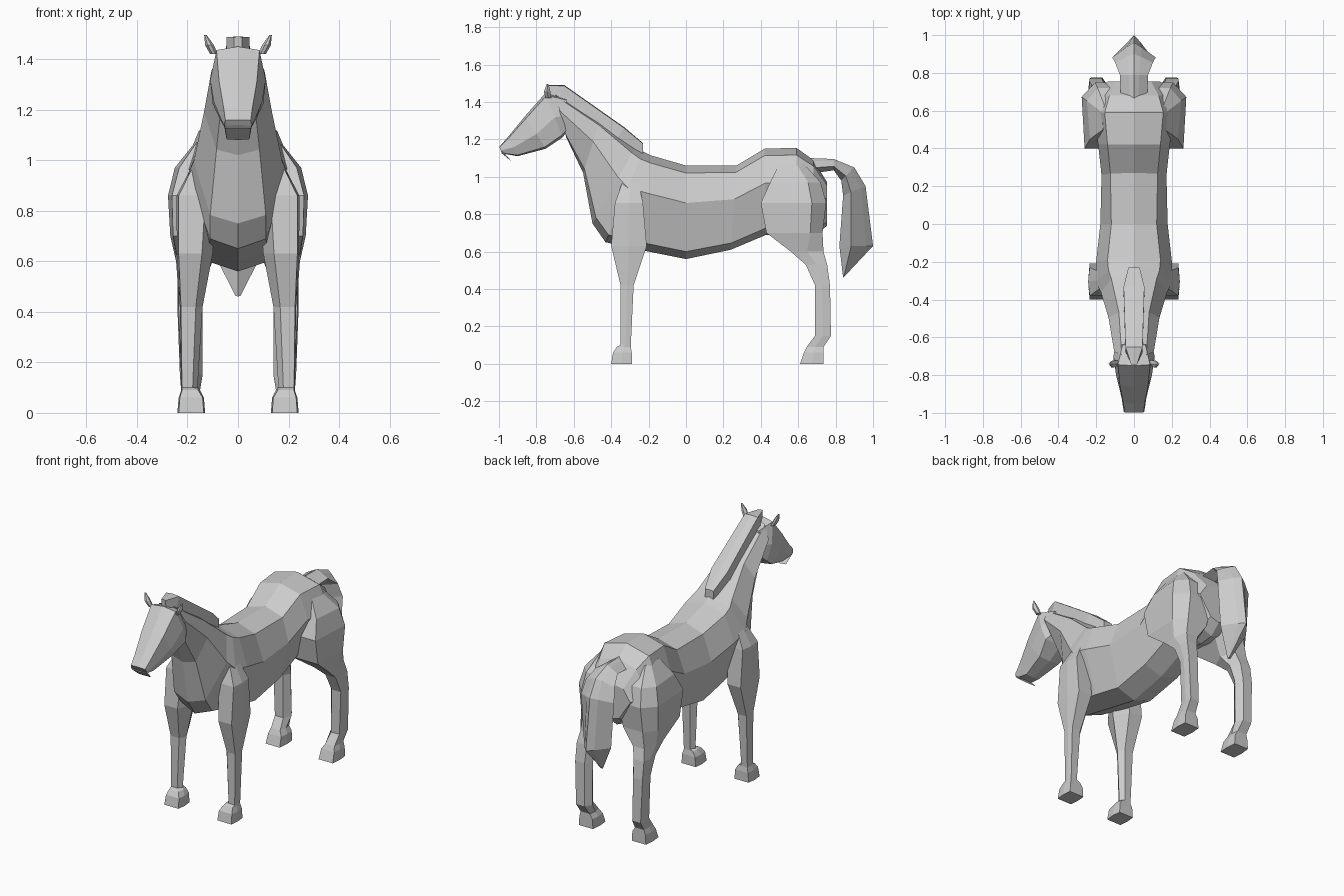
import bpy, bmesh
from mathutils import Vector


def loft(name, rings, mirror=False):
    """Skin a list of equal-length point rings and cap both ends."""
    bm = bmesh.new()
    loops = [[bm.verts.new(p) for p in r] for r in rings]
    n = len(loops[0])
    for a, b in zip(loops, loops[1:]):
        for i in range(n):
            j = (i + 1) % n
            bm.faces.new((a[i], a[j], b[j], b[i]))
    bm.faces.new(loops[0])
    bm.faces.new(loops[-1])
    bmesh.ops.recalc_face_normals(bm, faces=bm.faces)
    me = bpy.data.meshes.new(name)
    bm.to_mesh(me)
    bm.free()
    ob = bpy.data.objects.new(name, me)
    bpy.context.collection.objects.link(ob)
    if mirror:
        m = ob.modifiers.new("Mirror", 'MIRROR')
        m.use_mirror_merge = False
    return ob


def spine_ring(ty, tz, by, bz, widths, fractions):
    """Symmetric ring between a top and a bottom point on the centre plane."""
    top, bot = Vector((0, ty, tz)), Vector((0, by, bz))
    side = [top.lerp(bot, f) + Vector((w, 0, 0)) for w, f in zip(widths, fractions)]
    return [top] + side + [bot] + [Vector((-p.x, p.y, p.z)) for p in reversed(side)]


def leg_ring(z, y0, y1, x0, x1, front=0.9, back=0.9, inner=0.4, mid=0.5):
    """Six-sided horizontal leg section, narrowed at front and back."""
    c, h, ym = (x0 + x1) / 2, (x1 - x0) / 2, y0 + (y1 - y0) * mid
    return [(c - h * inner, y0, z), (c + h * front, y0, z), (x1, ym, z),
            (c + h * back, y1, z), (c - h * inner, y1, z), (x0, ym, z)]


# Body and neck: top y,z, bottom y,z, upper/middle/lower half widths
body = [
    (-.70, 1.45, -.64, 1.21, .065, .105, .065),
    (-.46, 1.30, -.55, 1.02, .08, .135, .085),
    (-.27, 1.16, -.50, .75, .12, .175, .11),
    (-.23, 1.135, -.43, .65, .135, .20, .11),
    (-.19, 1.115, -.20, .60, .14, .20, .12),
    (0, 1.06, 0, .56, .12, .178, .12),
    (.27, 1.06, .24, .61, .125, .172, .12),
    (.42, 1.15, .43, .69, .14, .19, .12),
    (.59, 1.155, .60, .67, .155, .22, .10),
    (.68, 1.09, .69, .68, .13, .20, .08),
    (.755, .97, .755, .74, .09, .14, .06),
]
loft("body", [spine_ring(*r[:4], r[4:], (.08, .4, .92)) for r in body])

# Head
head = [
    (-.64, 1.42, -.63, 1.25, .06, .09, .07),
    (-.75, 1.45, -.66, 1.21, .085, .11, .10),
    (-.86, 1.325, -.75, 1.15, .075, .095, .07),
    (-.95, 1.215, -.90, 1.11, .057, .065, .045),
    (-.998, 1.16, -.985, 1.125, .05, .055, .05),
    (-.985, 1.14, -.93, 1.08, .045, .05, .045),
]
loft("head", [spine_ring(*r[:4], r[4:], (.06, .55, .95)) for r in head])

# Mane
mane = [
    (-.745, 1.49, -.74, 1.43, .015),
    (-.65, 1.49, -.68, 1.42, .045),
    (-.33, 1.265, -.37, 1.20, .055),
    (-.23, 1.18, -.23, 1.12, .03),
]
loft("mane", [spine_ring(*r[:4], (r[4], r[4]), (.05, .95)) for r in mane])

# Tail
tail = [
    (.66, 1.10, .69, 1.02, .07),
    (.79, 1.095, .79, 1.035, .075),
    (.90, 1.05, .83, .98, .10),
    (.96, .95, .84, .90, .115),
    (1.0, .63, .82, .63, .095),
    (.85, .47, .84, .46, .01),
]
loft("tail", [spine_ring(*r[:4], (r[4] * .35, r[4]), (.2, .65)) for r in tail])

# Front legs: z, front y, back y, inner x, outer x
front = [
    (1.0, -.33, -.26, .08, .17),
    (.86, -.38, -.23, .08, .243),
    (.63, -.40, -.21, .10, .242),
    (.42, -.35, -.28, .14, .23),
    (.10, -.35, -.295, .16, .225),
    (.09, -.37, -.295, .15, .225, .9, .9, .8),
    (.06, -.39, -.29, .135, .235, .9, .9, .9),
    (0, -.40, -.29, .13, .24, .9, .9, .9),
]
loft("front_leg", [leg_ring(*r) for r in front], True)

# Hind legs with haunches
hind = [
    (1.07, .50, .63, .04, .17, .9, .8, .8, .7),
    (.97, .45, .72, .02, .25, .85, .5, .8, .75),
    (.86, .40, .75, .02, .277, .88, .45, .8, .78),
    (.70, .43, .73, .05, .268, .9, .45, .8, .78),
    (.60, .56, .735, .10, .245, .9, .7),
    (.53, .64, .755, .13, .24),
    (.42, .69, .77, .14, .24),
    (.15, .69, .775, .14, .23),
    (.09, .645, .735, .15, .225, .9, .9, .8),
    (.06, .63, .735, .135, .235, .9, .9, .9),
    (0, .61, .735, .13, .24, .9, .9, .9),
]
loft("hind_leg", [leg_ring(*r) for r in hind], True)

# Ears
ear = [(1.42, -.75, -.72, .08, .11), (1.455, -.76, -.725, .095, .13),
       (1.495, -.745, -.735, .124, .134)]
loft("ear", [leg_ring(*r, .4, .4) for r in ear], True)
